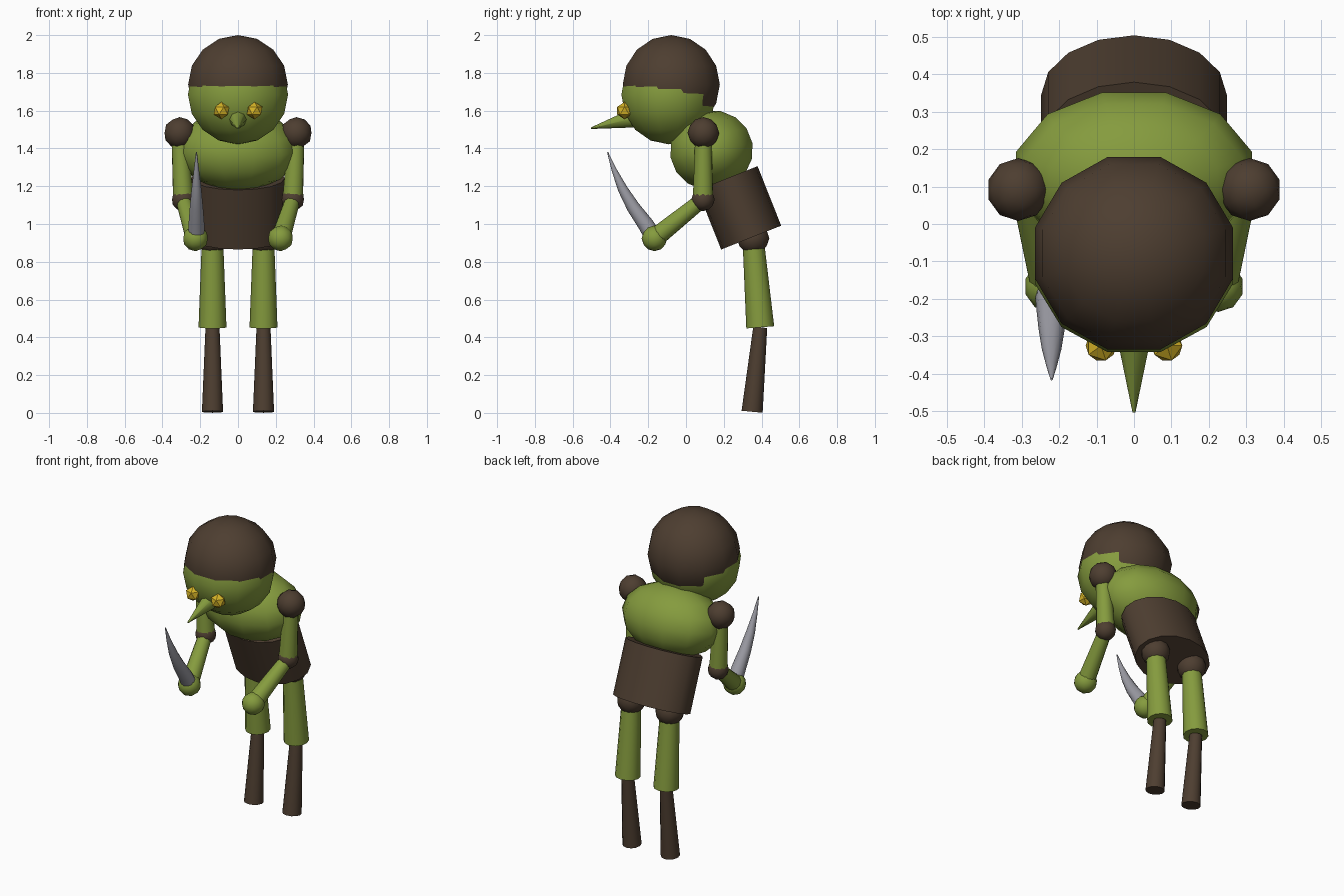
import bpy, bmesh, math
from mathutils import Matrix, Vector

cube = bpy.data.objects.get("Cube")
if cube:
    bpy.data.objects.remove(cube, do_unlink=True)


def material(name, rgb, rough=0.8):
    m = bpy.data.materials.new(name)
    m.use_nodes = True
    color = (*rgb, 1.0)
    m.diffuse_color = color
    bsdf = next(n for n in m.node_tree.nodes if n.type == 'BSDF_PRINCIPLED')
    bsdf.inputs["Base Color"].default_value = color
    bsdf.inputs["Roughness"].default_value = rough
    return m


GREEN = material("skin green", (0.235, 0.33, 0.048))
BROWN = material("dark leather brown", (0.075, 0.048, 0.03))
YELLOW = material("eye yellow", (0.68, 0.46, 0.02))
GREY = material("blade grey", (0.33, 0.33, 0.37))


def finish(name, bm, mat, angle=50):
    bmesh.ops.recalc_face_normals(bm, faces=bm.faces)
    mesh = bpy.data.meshes.new(name)
    bm.to_mesh(mesh)
    bm.free()
    mesh.materials.append(mat)
    ob = bpy.data.objects.new(name, mesh)
    bpy.context.collection.objects.link(ob)
    if angle:
        bpy.ops.object.select_all(action='DESELECT')
        ob.select_set(True)
        bpy.context.view_layer.objects.active = ob
        bpy.ops.object.shade_smooth_by_angle(angle=math.radians(angle))
    return ob


def ball(name, center, r, mat, detail=2, angle=50):
    bm = bmesh.new()
    bmesh.ops.create_icosphere(bm, subdivisions=detail, radius=r,
                               matrix=Matrix.Translation(center))
    return finish(name, bm, mat, angle)


def ellipsoid(name, center, radii, mat, tilt=0.0):
    # twelve sides with flats facing front, back and sides
    bm = bmesh.new()
    bmesh.ops.create_uvsphere(bm, u_segments=12, v_segments=8, radius=1,
                              matrix=Matrix.Rotation(math.radians(15), 4, 'Z'))
    widen = 1 / math.cos(math.radians(15))
    size = Matrix.Diagonal((radii[0] * widen, radii[1] * widen, radii[2], 1))
    bm.transform(Matrix.Translation(center)
                 @ Matrix.Rotation(math.radians(tilt), 4, 'X') @ size)
    return finish(name, bm, mat)


def limb(name, start, end, r0, r1, mat, sides=12, stretch=1.0):
    # tapered cylinder between two points
    a, b = Vector(start), Vector(end)
    turn = Vector((0, 0, 1)).rotation_difference(b - a).to_matrix().to_4x4()
    bm = bmesh.new()
    bmesh.ops.create_cone(bm, cap_ends=True, segments=sides, radius1=r0,
                          radius2=r1, depth=(b - a).length)
    bm.transform(Matrix.Translation((a + b) / 2) @ turn
                 @ Matrix.Diagonal((stretch, 1, 1, 1)))
    return finish(name, bm, mat)


# head and cap of hair
ellipsoid("head", (0, -0.092, 1.685), (0.265, 0.25, 0.263), GREEN)
ellipsoid("hair", (0, -0.078, 1.738), (0.264, 0.257, 0.262), BROWN)
limb("nose", (0, -0.28, 1.56), (0, -0.503, 1.507), 0.05, 0.004, GREEN, 8)

# torso and tilted tunic
ellipsoid("chest", (0, 0.135, 1.39), (0.315, 0.22, 0.212), GREEN, 10)
limb("tunic", (0, 0.345, 0.928), (0, 0.22, 1.243), 0.171, 0.171, BROWN, 16, 1.45)

for side, s in (("left", 1), ("right", -1)):
    ball(side + "_eye", (s * 0.088, -0.325, 1.6), 0.046, YELLOW, 1, 0)

    # arm
    shoulder = (s * 0.309, 0.092, 1.482)
    elbow = (s * 0.29, 0.09, 1.13)
    hand = (s * 0.225, -0.167, 0.924)
    ball(side + "_shoulder", shoulder, 0.084, BROWN)
    limb(side + "_upper_arm", shoulder, elbow, 0.044, 0.055, GREEN)
    ball(side + "_elbow", elbow, 0.062, BROWN)
    limb(side + "_forearm", elbow, hand, 0.04, 0.052, GREEN)
    ball(side + "_hand", hand, 0.068, GREEN)

    # leg
    hip = (s * 0.135, 0.355, 0.925)
    knee = (s * 0.135, 0.393, 0.453)
    ball(side + "_hip", hip, 0.086, BROWN)
    limb(side + "_thigh", hip, knee, 0.056, 0.074, GREEN)
    limb(side + "_shin", knee, (s * 0.135, 0.35, 0.006), 0.037, 0.056, BROWN)

# curved blade: rings swept along a bending path
path = [(-0.175, 0.935, 0.045), (-0.215, 1.0, 0.042), (-0.28, 1.09, 0.035),
        (-0.335, 1.185, 0.026), (-0.38, 1.285, 0.014), (-0.415, 1.38, 0.003)]
bm = bmesh.new()
rings = []
for i, (y, z, r) in enumerate(path):
    before, after = path[max(i - 1, 0)], path[min(i + 1, len(path) - 1)]
    along = Vector((0, after[0] - before[0], after[1] - before[1])).normalized()
    across = Vector((1, 0, 0))
    up = along.cross(across)
    rings.append([bm.verts.new(Vector((-0.22, y, z)) + r * (
        across * math.cos(k * math.tau / 12) + up * math.sin(k * math.tau / 12)))
        for k in range(12)])
for lower, upper in zip(rings, rings[1:]):
    for k in range(12):
        n = (k + 1) % 12
        bm.faces.new((lower[k], lower[n], upper[n], upper[k]))
bm.faces.new(rings[0])
bm.faces.new(rings[-1])
finish("blade", bm, GREY)
